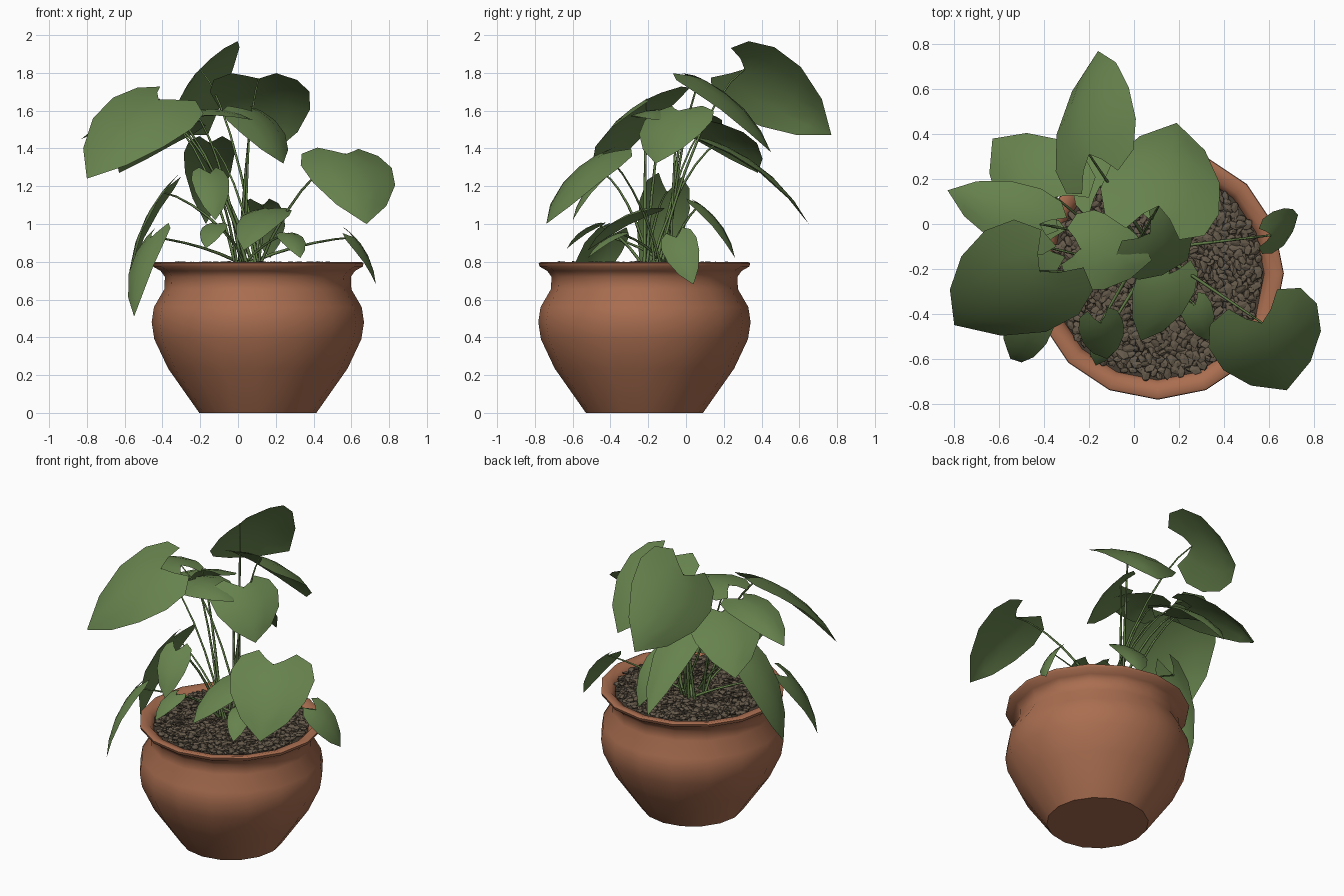
import bpy, bmesh, math, random
from mathutils import Vector

if "Cube" in bpy.data.objects:
    bpy.data.objects.remove(bpy.data.objects["Cube"])

random.seed(4)
CX, CY = 0.105, -0.22          # pot axis
SIDES = 16


def mat(name, rgb):
    m = bpy.data.materials.new(name)
    m.diffuse_color = (*rgb, 1)
    m.use_nodes = True
    m.node_tree.nodes["Principled BSDF"].inputs["Base Color"].default_value = m.diffuse_color
    return m


TERRACOTTA = mat("terracotta", (0.40, 0.155, 0.08))
LEAF = mat("leaf green", (0.135, 0.225, 0.075))
STEM = mat("stem green", (0.115, 0.195, 0.06))
SOIL = mat("dark soil", (0.06, 0.046, 0.032))
STONE = mat("brown stone", (0.13, 0.102, 0.07))


def select(ob):
    bpy.ops.object.select_all(action='DESELECT')
    ob.select_set(True)
    bpy.context.view_layer.objects.active = ob


def finish(bm, name, material, smooth=None):
    me = bpy.data.meshes.new(name)
    bm.to_mesh(me)
    bm.free()
    ob = bpy.data.objects.new(name, me)
    bpy.context.collection.objects.link(ob)
    me.materials.append(material)
    if smooth:
        select(ob)
        bpy.ops.object.shade_smooth_by_angle(angle=math.radians(smooth))


# Pot: turned profile (radius, height), up the outside and down the inside
PROFILE = [(0.31, 0), (0.475, 0.235), (0.548, 0.39), (0.562, 0.48), (0.55, 0.56),
           (0.495, 0.655), (0.492, 0.72), (0.515, 0.752), (0.556, 0.775), (0.56, 0.793),
           (0.545, 0.80), (0.50, 0.79), (0.475, 0.76), (0.47, 0.72)]
bm = bmesh.new()
rings = []
for r, z in PROFILE:
    ring = bmesh.ops.create_circle(bm, segments=SIDES, radius=r)["verts"]
    bmesh.ops.translate(bm, verts=ring, vec=(CX, CY, z))
    rings.append(ring)
for a, b in zip(rings, rings[1:]):
    for i in range(SIDES):
        j = (i + 1) % SIDES
        bm.faces.new((a[i], a[j], b[j], b[i]))
bm.faces.new(rings[0])
bmesh.ops.recalc_face_normals(bm, faces=bm.faces)
finish(bm, "pot", TERRACOTTA, 55)

# Soil disc
bm = bmesh.new()
bmesh.ops.create_circle(bm, cap_ends=True, segments=SIDES, radius=0.475)
bmesh.ops.translate(bm, verts=bm.verts, vec=(CX, CY, 0.765))
finish(bm, "soil", SOIL)

# Loose angular chips covering the soil in a sunflower spiral
COUNT = 800
bm = bmesh.new()
for k in range(COUNT):
    r = 0.46 * math.sqrt((k + 0.5) / COUNT)
    a = k * 2.39996
    size = random.uniform(0.016, 0.028)
    yaw, tilt = random.uniform(0, 6.28), random.uniform(-0.5, 0.5)
    centre = Vector((CX + r * math.cos(a), CY + r * math.sin(a), random.uniform(0.772, 0.792)))
    for v in bmesh.ops.create_icosphere(bm, subdivisions=1, radius=size)["verts"]:
        p = v.co * random.uniform(0.75, 1.2)
        x, y, z = p.x * 1.25, p.y * 0.85, p.z * 0.4
        y, z = y * math.cos(tilt) - z * math.sin(tilt), y * math.sin(tilt) + z * math.cos(tilt)
        v.co = centre + Vector((x * math.cos(yaw) - y * math.sin(yaw),
                                x * math.sin(yaw) + y * math.cos(yaw), z))
finish(bm, "stones", STONE)

# Heart outline: midrib position, then rim point (along, half width)
HEART = [(0.0, -0.20, 0.45), (0.10, -0.10, 0.84), (0.28, 0.12, 1.0),
         (0.52, 0.42, 0.90), (0.78, 0.74, 0.55), (1.0, 1.0, 0.0)]


def leaf(name, base, tip, up, width, bulge=0.09, fold=0.10):
    """Heart-shaped blade, arched along its midrib and drooping at its edges."""
    d = tip - base
    n = (up - d * (up.dot(d) / d.length_squared)).normalized()
    s = d.normalized().cross(n)
    bm = bmesh.new()
    rows = []
    for mid, along, half in HEART:
        row = []
        for v in (-1, -0.5, 0, 0.5, 1):
            t = mid + (along - mid) * abs(v) ** 1.3
            lift = bulge * d.length * 4 * t * (1 - t) - fold * width * v * v * half
            row.append(bm.verts.new(base + d * t + s * (v * half * width / 2) + n * lift))
        rows.append(row)
    for a, b in zip(rows, rows[1:]):
        for i in range(4):
            bm.faces.new((a[i], a[i + 1], b[i + 1], b[i]))
    bmesh.ops.remove_doubles(bm, verts=bm.verts, dist=0.001)
    finish(bm, name, LEAF, 60)


# Each leaf: where its stem joins, and its tip
LEAVES = {
    "leaf_back_top": ((-0.2, 0.31, 1.82), (-0.16, 0.77, 1.47)),
    "leaf_back_right": ((0.11, 0.08, 1.77), (0.19, 0.45, 1.38)),
    "leaf_left_large": ((-0.42, -0.21, 1.66), (-0.8, -0.45, 1.24)),
    "leaf_left_flat": ((-0.42, 0.0, 1.6), (-0.83, 0.15, 1.45)),
    "leaf_back_left": ((-0.35, 0.12, 1.54), (-0.63, 0.38, 1.27)),
    "leaf_back_low": ((-0.15, 0.17, 1.43), (-0.17, 0.65, 1.0)),
    "leaf_centre_right": ((0.07, -0.04, 1.6), (0.24, -0.16, 1.32)),
    "leaf_centre_left": ((-0.24, -0.11, 1.6), (0.08, -0.16, 1.55)),
    "leaf_front_right": ((0.57, -0.44, 1.37), (0.68, -0.74, 1.0)),
    "leaf_side_right": ((0.61, -0.05, 0.93), (0.73, 0.04, 0.68)),
    "leaf_side_left": ((-0.4, -0.1, 1.17), (-0.58, -0.2, 0.62)),
    "leaf_side_left_low": ((-0.46, -0.42, 0.93), (-0.55, -0.6, 0.51)),
    "leaf_front_left": ((-0.15, -0.44, 1.27), (-0.12, -0.6, 1.02)),
    "leaf_front_centre": ((0.16, -0.22, 1.08), (0.03, -0.52, 0.86)),
    "leaf_front_small": ((0.27, -0.36, 0.95), (0.33, -0.52, 0.82)),
    "leaf_front_left_small": ((-0.12, -0.48, 1.0), (-0.17, -0.63, 0.87)),
    "leaf_back_small": ((0.13, 0.08, 1.1), (0.17, 0.26, 0.82)),
}
# Leaves that roll sideways, and leaves broader or narrower than usual
FACING = {"leaf_back_top": (-0.7, 0.1, 0.65), "leaf_left_large": (-0.3, -0.6, 0.6),
          "leaf_front_right": (0.3, -0.7, 0.6), "leaf_side_right": (0.8, -0.2, 0.5),
          "leaf_side_left_low": (-0.8, -0.5, 0.4), "leaf_side_left": (-0.9, 0.1, 0.4)}
WIDTH = {"leaf_left_flat": 0.30, "leaf_back_low": 0.27, "leaf_side_left_low": 0.25,
         "leaf_back_right": 0.54, "leaf_side_left": 0.27, "leaf_centre_right": 0.44,
         "leaf_centre_left": 0.36, "leaf_front_right": 0.52}

stems = bpy.data.curves.new("stems", 'CURVE')
stems.dimensions = '3D'
stems.bevel_depth = 0.009
stems.bevel_resolution = 0
stems.resolution_u = 6
for k, (name, ends) in enumerate(LEAVES.items()):
    base, tip = map(Vector, ends)
    ratio = 0.95 if base.z > 1.3 else 0.68
    leaf(name, base, tip, Vector(FACING.get(name, (0, 0, 1))),
         WIDTH.get(name, ratio * (tip - base).length))
    # Arching stem from the crown to the leaf
    a = k * 2.4
    foot = Vector((0.05 + 0.06 * math.cos(a), -0.15 + 0.07 * math.sin(a), 0.76))
    span = base - foot
    spline = stems.splines.new('BEZIER')
    spline.bezier_points.add(1)
    p, q = spline.bezier_points
    p.co, q.co = foot, base
    p.handle_left, q.handle_right = foot, base
    p.handle_right = foot + Vector((span.x * 0.27, span.y * 0.27, span.z * 0.55))
    q.handle_left = base - Vector((span.x * 0.3, span.y * 0.3, span.z * 0.08))
    p.radius, q.radius = 1.1, 0.5
stems.materials.append(STEM)
ob = bpy.data.objects.new("stems", stems)
bpy.context.collection.objects.link(ob)
select(ob)
bpy.ops.object.convert(target='MESH')
